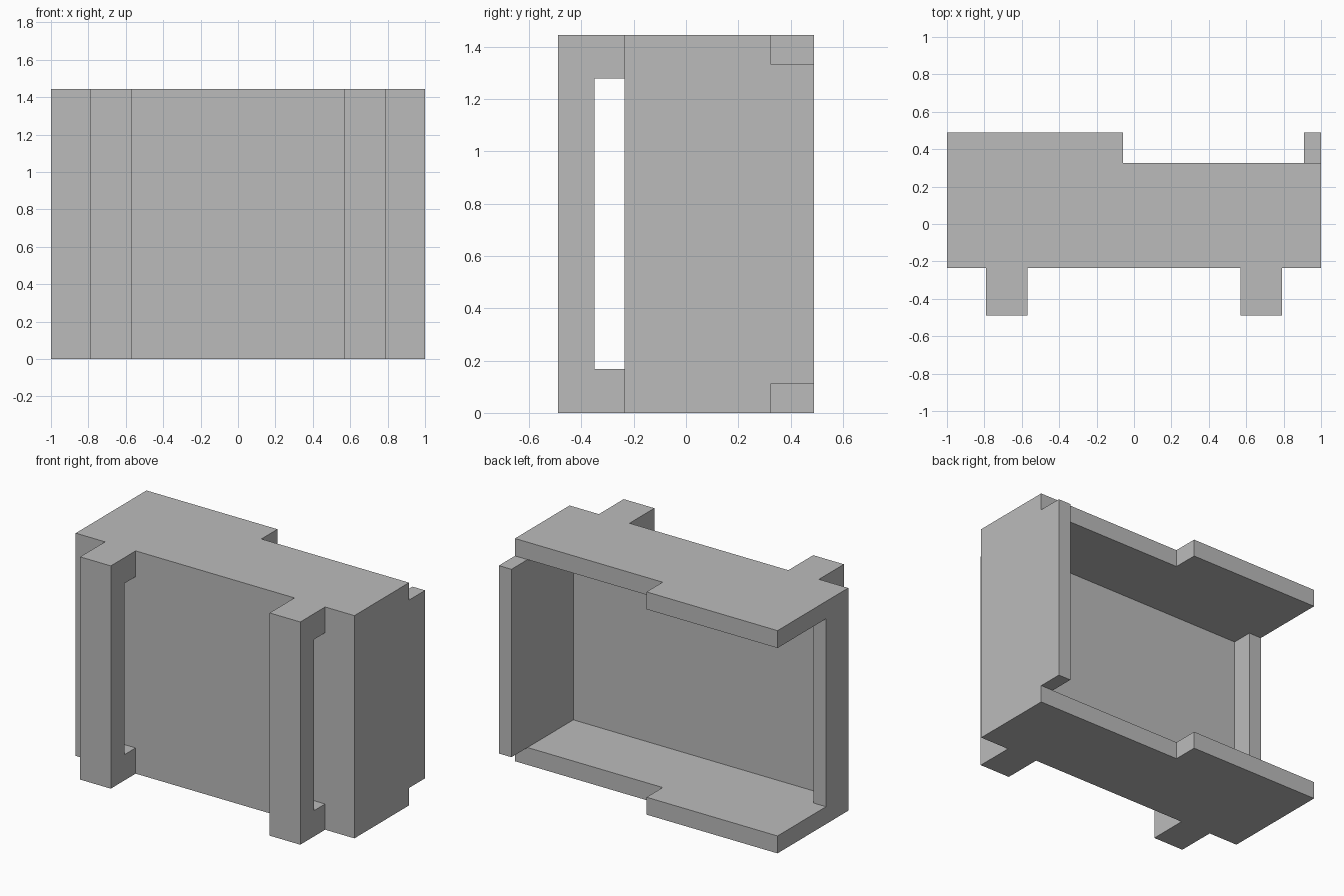
import bpy
import bmesh
from mathutils import Vector

cube = bpy.data.objects.get("Cube")
if cube:
    bpy.data.objects.remove(cube, do_unlink=True)

# Overall sizes
HEIGHT = 1.445
PLATE = 0.113
WALL = 0.09
FRONT, BACK = -0.235, 0.49
STEP_Y, STEP_X = 0.325, -0.06
RAIL_FRONT, SLOT_FRONT, SLOT_END = -0.49, -0.35, 0.167

grey = bpy.data.materials.new("plain_grey")
grey.use_nodes = True
colour = (0.5, 0.5, 0.5, 1)
grey.diffuse_color = colour
grey.node_tree.nodes["Principled BSDF"].inputs["Base Color"].default_value = colour


def prism(name, points, offset):
    """Extrude a flat outline of 3D points along the offset."""
    bm = bmesh.new()
    face = bm.faces.new([bm.verts.new(p) for p in points])
    result = bmesh.ops.extrude_face_region(bm, geom=[face], use_keep_orig=True)
    moved = [v for v in result["geom"] if isinstance(v, bmesh.types.BMVert)]
    bmesh.ops.translate(bm, verts=moved, vec=Vector(offset))
    bmesh.ops.recalc_face_normals(bm, faces=bm.faces)
    mesh = bpy.data.meshes.new(name)
    bm.to_mesh(mesh)
    bm.free()
    mesh.materials.append(grey)
    obj = bpy.data.objects.new(name, mesh)
    bpy.context.collection.objects.link(obj)


def wall(name, x0, x1, y0, y1):
    """Upright block fitted between the two plates."""
    z = PLATE
    outline = [(x0, y0, z), (x1, y0, z), (x1, y1, z), (x0, y1, z)]
    prism(name, outline, (0, 0, HEIGHT - 2 * PLATE))


# Top and bottom plates with a stepped back edge
plate_outline = [(-1, FRONT), (1, FRONT), (1, STEP_Y),
                 (STEP_X, STEP_Y), (STEP_X, BACK), (-1, BACK)]
for name, z in (("bottom_plate", 0), ("top_plate", HEIGHT - PLATE)):
    prism(name, [(x, y, z) for x, y in plate_outline], (0, 0, PLATE))

# Front panel, deep left wall and short right return
panel_back = FRONT + WALL
wall("front_panel", -1, 1, FRONT, panel_back)
wall("left_wall", 1 - WALL, 1, panel_back, BACK)
wall("right_return", -1, WALL - 1, panel_back, -0.007)

# Two slotted rails on the front
rail_outline = [(FRONT, 0), (RAIL_FRONT, 0), (RAIL_FRONT, HEIGHT), (FRONT, HEIGHT),
                (FRONT, HEIGHT - SLOT_END), (SLOT_FRONT, HEIGHT - SLOT_END),
                (SLOT_FRONT, SLOT_END), (FRONT, SLOT_END)]
for side, sign in (("left", 1), ("right", -1)):
    prism(side + "_front_rail", [(sign * 0.57, y, z) for y, z in rail_outline],
          (sign * 0.22, 0, 0))
